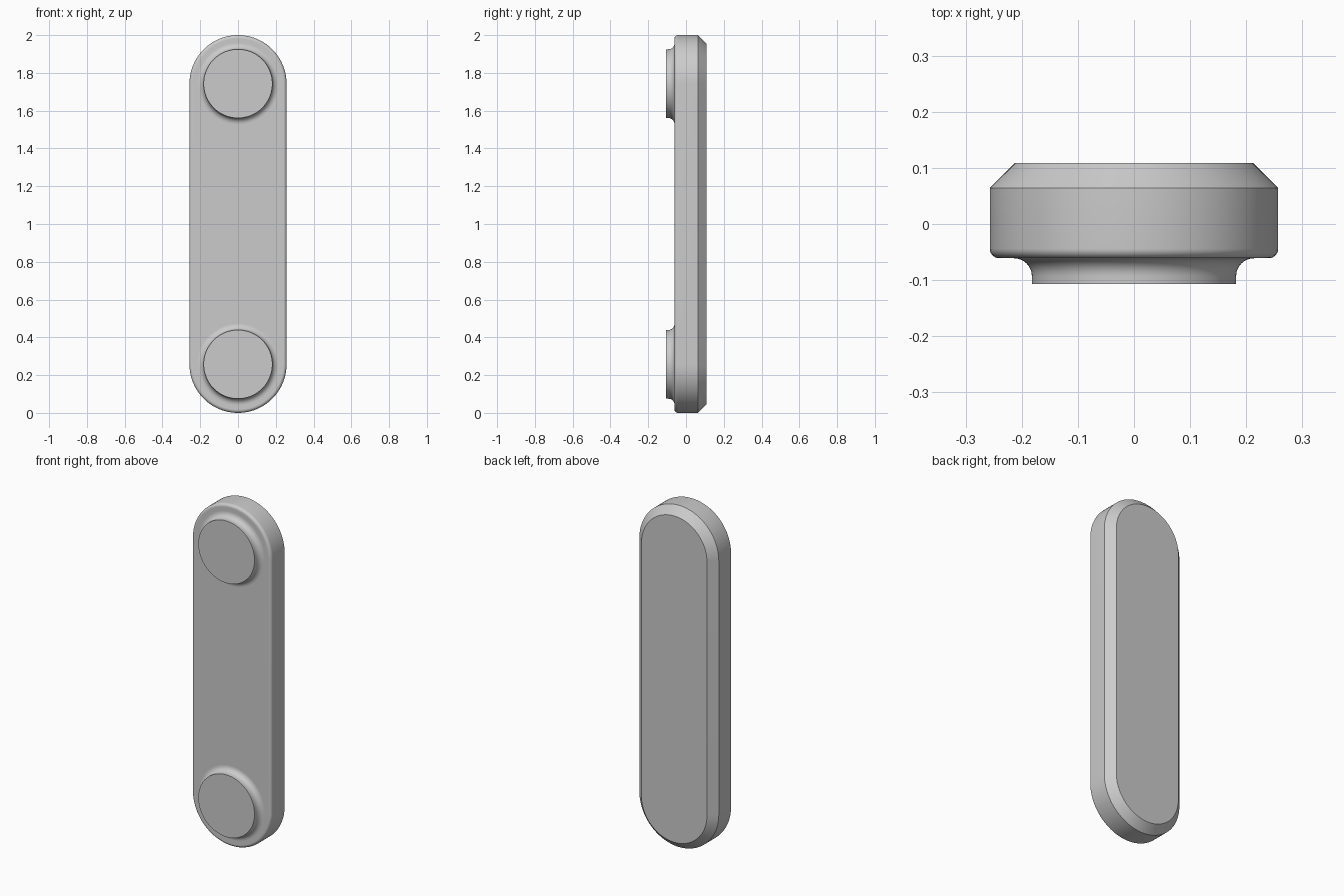
import bpy
import bmesh
from math import sin, cos, pi, radians

cube = bpy.data.objects.get("Cube")
if cube:
    bpy.data.objects.remove(cube, do_unlink=True)

grey = bpy.data.materials.new("Plain grey")
grey.use_nodes = True
colour = (0.6, 0.6, 0.6, 1)
grey.diffuse_color = colour
grey.node_tree.nodes["Principled BSDF"].inputs["Base Color"].default_value = colour

RADIUS = 0.257       # half width of the bar
HALF = 1 - RADIUS    # centre of the bar to the centre of each round end
FRONT, BACK = -0.061, 0.109
ARC = 48             # segments per half circle


def slot_ring(bm, radius, y, half, centre_z):
    """Round-ended outline; a plain circle when half is zero."""
    ring = []
    for end in (0, 1):
        shift = half if end == 0 else -half
        last = ARC + 1 if half else ARC
        for i in range(last):
            a = pi * (end + i / ARC)
            ring.append(bm.verts.new((radius * cos(a), y, centre_z + shift + radius * sin(a))))
    return ring


def loft(name, profile, half, centre_z):
    """Skin a (radius, y) profile running front to back and cap both ends."""
    bm = bmesh.new()
    rings = [slot_ring(bm, r, y, half, centre_z) for r, y in profile]
    for a, b in zip(rings, rings[1:]):
        n = len(a)
        for i in range(n):
            j = (i + 1) % n
            bm.faces.new((a[i], a[j], b[j], b[i]))
    caps = [bm.faces.new(rings[0]), bm.faces.new(rings[-1])]
    bmesh.ops.recalc_face_normals(bm, faces=bm.faces)
    cap_ids = [len(bm.faces) - 2, len(bm.faces) - 1]
    mesh = bpy.data.meshes.new(name)
    bm.to_mesh(mesh)
    bm.free()
    mesh.materials.append(grey)
    obj = bpy.data.objects.new(name, mesh)
    bpy.context.collection.objects.link(obj)
    bpy.ops.object.select_all(action='DESELECT')
    obj.select_set(True)
    bpy.context.view_layer.objects.active = obj
    bpy.ops.object.shade_smooth_by_angle(angle=radians(30))
    for i in cap_ids:
        mesh.polygons[i].use_smooth = False
    return obj


# Bar: rounded front edge, straight side, chamfered back edge
soft, chamfer, steps = 0.017, 0.045, 8
quarter = [pi / 2 * i / steps for i in range(steps + 1)]
bar = [(RADIUS - soft + soft * sin(a), FRONT + soft - soft * cos(a)) for a in quarter]
bar += [(RADIUS, BACK - chamfer), (RADIUS - chamfer, BACK)]
loft("bar", bar, HALF, 1)

# Round pads: flat face, short wall, hollow fillet running into the bar
pad, fillet = 0.182, 0.032
boss = [(pad, -0.107)]
boss += [(pad + fillet - fillet * cos(a), FRONT - fillet + fillet * sin(a)) for a in quarter]
boss.append((pad + fillet, FRONT + 0.01))
for name, side in (("upper_pad", 1), ("lower_pad", -1)):
    loft(name, boss, 0, 1 + side * HALF)
